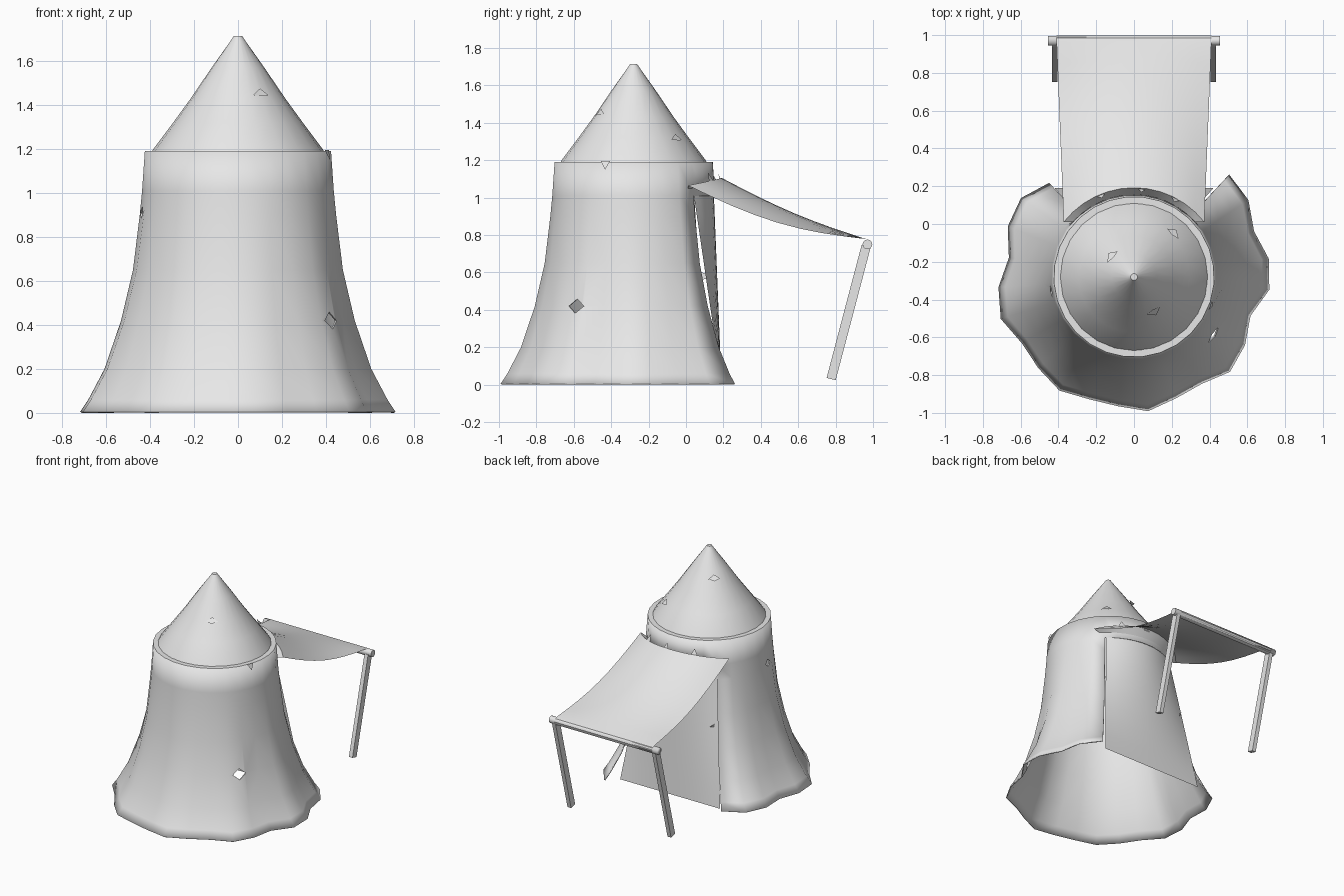
import bpy, bmesh
from math import sin, cos, pi, radians
from mathutils import Vector

if "Cube" in bpy.data.objects:
    bpy.data.objects.remove(bpy.data.objects["Cube"])

CENTRE_Y = -0.28      # axis of the round tent
DOOR = 47             # angle where the back opening starts
TOP = 1.19

canvas = bpy.data.materials.new("light_grey_canvas")
canvas.use_nodes = True
canvas.diffuse_color = (0.8, 0.8, 0.8, 1)
canvas.node_tree.nodes["Principled BSDF"].inputs["Base Color"].default_value = (0.8, 0.8, 0.8, 1)


def polar(angle, r, z):
    a = radians(angle)
    return Vector((r * cos(a), CENTRE_Y + r * sin(a), z))


def make(name, bm, smooth=True):
    bmesh.ops.recalc_face_normals(bm, faces=bm.faces)
    mesh = bpy.data.meshes.new(name)
    bm.to_mesh(mesh)
    bm.free()
    mesh.materials.append(canvas)
    ob = bpy.data.objects.new(name, mesh)
    bpy.context.collection.objects.link(ob)
    if smooth:
        bpy.ops.object.select_all(action='DESELECT')
        ob.select_set(True)
        bpy.context.view_layer.objects.active = ob
        bpy.ops.object.shade_smooth_by_angle(angle=radians(40))
    return ob


def grid(name, rows, closed=False, skip=lambda i, j: False, cap=False):
    """Skin a list of point rows with quads."""
    bm = bmesh.new()
    vs = [[bm.verts.new(p) for p in row] for row in rows]
    n = len(rows[0])
    for i in range(len(rows) - 1):
        for j in range(n if closed else n - 1):
            if not skip(i, j):
                k = (j + 1) % n
                bm.faces.new((vs[i][j], vs[i][k], vs[i + 1][k], vs[i + 1][j]))
    if cap:
        bm.faces.new(vs[-1])
    return make(name, bm)


def box_between(name, a, b, width, depth):
    """Flat board running from a to b in a plane of constant x."""
    a, b = Vector(a), Vector(b)
    side = (b - a).cross(Vector((1, 0, 0))).normalized() * width / 2
    out = Vector((depth / 2, 0, 0))
    bm = bmesh.new()
    ends = [[bm.verts.new(p + s * side + t * out) for s, t in ((1, 1), (1, -1), (-1, -1), (-1, 1))]
            for p in (a, b)]
    for k in range(4):
        m = (k + 1) % 4
        bm.faces.new((ends[0][k], ends[0][m], ends[1][m], ends[1][k]))
    bm.faces.new(ends[0])
    bm.faces.new(ends[1])
    return make(name, bm, False)


def torn_flap(name, points):
    bm = bmesh.new()
    bm.faces.new([bm.verts.new(p) for p in points])
    return make(name, bm, False)


# Scalloped hem radii, running clockwise round from one door edge to the other
hem = [.74, .73, .68, .72, .72, .65, .69, .715, .67, .68, .715,
       .69, .69, .72, .70, .69, .74, .72, .67, .72, .73, .67]
sweep = 275
wall_angles = [DOOR - sweep * i / (len(hem) - 1) for i in range(len(hem))]
back_angles = [DOOR - sweep - 85 * i / 7 for i in range(1, 7)]
angles = wall_angles + back_angles
profile = [(.005, .70), (.06, .665), (.2, .595), (.42, .525), (.65, .475),
           (.9, .447), (1.01, .437), (TOP, .425)]


def ring(z, r):
    fade = (1 - z / TOP) ** 2
    full = hem + [.70] * len(back_angles)
    return [polar(a, r + (h - .70) * fade, z) for a, h in zip(angles, full)]


# Tent wall, with the doorway left open at the back
wall = grid("tent_wall", [ring(z, r) for z, r in profile], closed=True,
            skip=lambda i, j: j >= len(hem) - 1 and i < 6)

# Diamond tears cut through the wall
solid = wall.modifiers.new("thickness", 'SOLIDIFY')
solid.thickness = 0.008
solid.offset = -1
cutters = []
for angle, r, z, half in ((-36, .53, .42, .048), (190, .445, .91, .033)):
    bm = bmesh.new()
    d = Vector((cos(radians(angle)), sin(radians(angle)), 0))
    t = Vector((-d.y, d.x, 0))
    mid = polar(angle, r, z)
    ends = [[bm.verts.new(mid + d * o + v) for v in
             (t * half, Vector((0, 0, half * .8)), -t * half, Vector((0, 0, -half * .8)))]
            for o in (-.08, .08)]
    for k in range(4):
        m = (k + 1) % 4
        bm.faces.new((ends[0][k], ends[0][m], ends[1][m], ends[1][k]))
    bm.faces.new(ends[0])
    bm.faces.new(ends[1])
    cutter = make("tear_cutter", bm, False)
    cutter.hide_render = True
    cutters.append(cutter)
    cut = wall.modifiers.new("tear", 'BOOLEAN')
    cut.object = cutter
    cut.solver = 'EXACT'
bpy.context.view_layer.objects.active = wall
for mod in list(wall.modifiers):
    bpy.ops.object.modifier_apply(modifier=mod.name)
for cutter in cutters:
    bpy.data.objects.remove(cutter)

# Flat rim joining the wall to the roof
grid("wall_rim", [[polar(a, r, TOP) for a in angles] for r in (.425, .388)], closed=True)

# Pointed roof with a small blunt tip
roof = [(1.17, .40), (1.2, .385), (1.32, .295), (1.43, .215), (1.57, .12), (1.69, .035), (1.715, .018)]
grid("roof", [[polar(15 * i, r, z) for i in range(24)] for z, r in roof], closed=True, cap=True)

# Door cloth: curved at the top, straight across the bottom
rows = []
for i in range(9):
    z = 1.04 - i / 8 * 1.035
    t = i / 8
    rows.append([polar(48 + 7 * j, .428, z).lerp(Vector((.42 - .07 * j, .19, z)), t)
                 for j in range(13)])
grid("door_cloth", rows)

# Awning: a hem tucked against the wall, a sagging sheet, then a roll over the bar
across = [i / 12 for i in range(13)]


def awning_point(u, v):
    bulge = sin(pi * u)
    start = polar(38 + 104 * u, .472, 1.065 + .04 * bulge)
    end = Vector((.41 - .82 * u, .965, .778))
    p = start.lerp(end, v)
    p.z -= (.055 - .03 * bulge) * sin(pi * v)
    return p


rows = [[polar(42 + 96 * u, .435, 1.05) for u in across]]
rows += [[awning_point(u, v / 8) for u in across] for v in range(9)]
rows += [[Vector((.41 - .82 * u, y, z)) for u in across]
         for y, z in ((.985, .772), (.997, .752), (.99, .73))]
grid("awning", rows)

# Bar at the awning's outer edge
bar_rows = [[Vector((x, .97 + .026 * cos(pi * k / 6), .75 + .026 * sin(pi * k / 6)))
             for k in range(12)] for x in (-.455, .455)]
bar = grid("awning_bar", bar_rows, closed=True, cap=True)
bm = bmesh.new()
bm.from_mesh(bar.data)
bmesh.ops.holes_fill(bm, edges=bm.edges)
bm.to_mesh(bar.data)
bm.free()

# Slanted poles under the bar
for side, x in (("left", .42), ("right", -.42)):
    box_between(side + "_pole", (x, .963, .74), (x, .776, .03), .05, .03)

# Torn flaps on the roof, lifted at the top
for angle, r, z in ((-60, .2, 1.445), (48, .3, 1.31), (137, .15, 1.53)):
    torn_flap("roof_tear", [polar(angle - 9 / (r * 4), r + .01, z), polar(angle, r + .035, z - .005),
                            polar(angle + 9 / (r * 4), r + .01, z), polar(angle, r, z + .03)])

# Torn flaps along the rim, doorway and awning edge
torn_flap("rim_tear", [polar(-24, .432, 1.195), polar(-17, .432, 1.195), polar(-20, .445, 1.15)])
torn_flap("doorway_tear", [polar(132, .49, .56), polar(132, .49, .6), polar(125, .53, .58)])
for angle in (62, 85, 112):
    torn_flap("awning_tear", [polar(angle - 3, .47, 1.09), polar(angle + 3, .47, 1.09),
                              polar(angle, .45, 1.135)])
